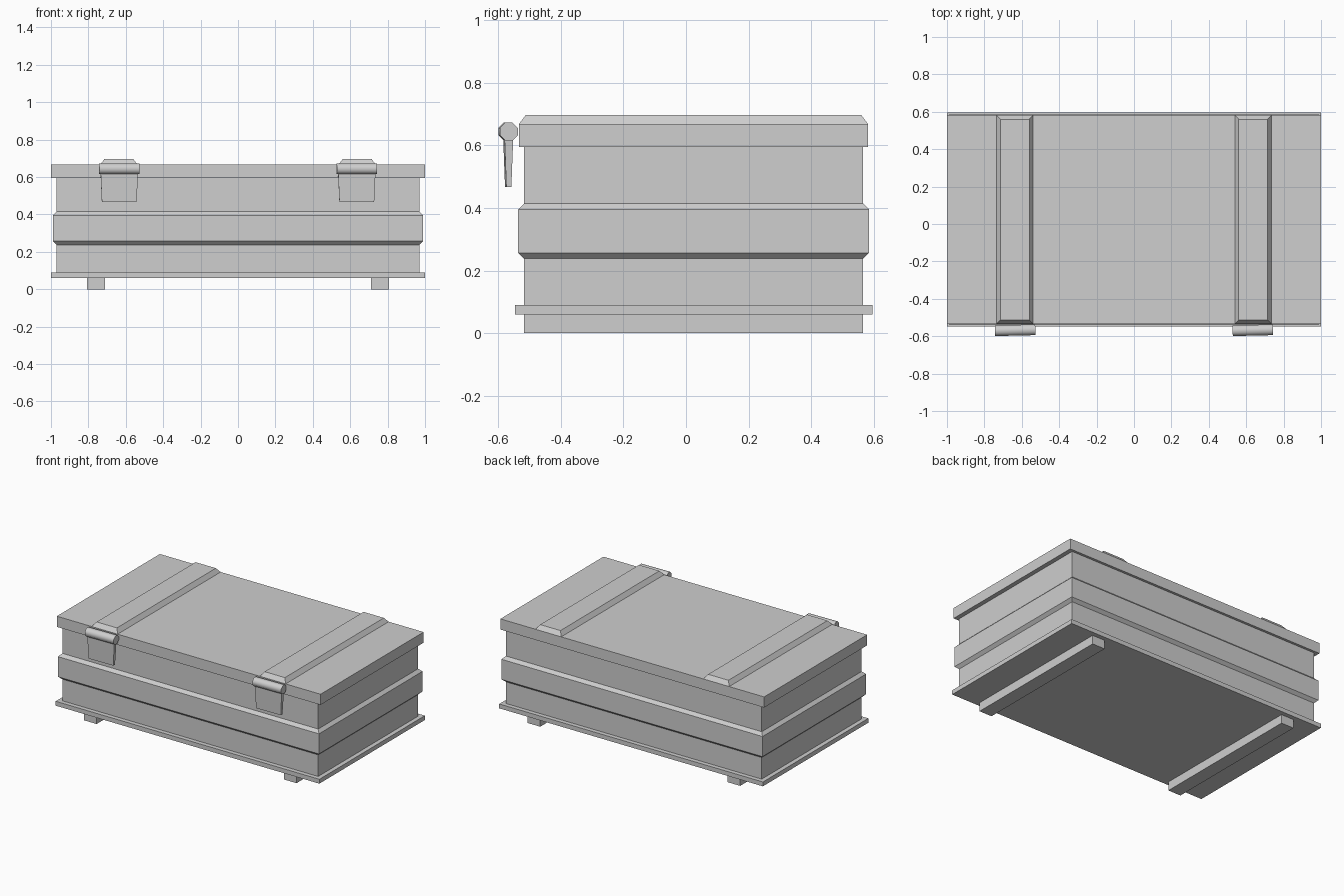
import bpy, bmesh
from math import radians, pi
from mathutils import Matrix

cube = bpy.data.objects.get("Cube")
if cube:
    bpy.data.objects.remove(cube, do_unlink=True)

grey = bpy.data.materials.new("plain grey")
grey.use_nodes = True
colour = (0.62, 0.62, 0.62, 1)
grey.diffuse_color = colour
grey.node_tree.nodes["Principled BSDF"].inputs["Base Color"].default_value = colour

MID_Y = 0.024  # depth centre of the box itself


def finish(name, bm, location=(0, 0, 0), yaw=0):
    bmesh.ops.recalc_face_normals(bm, faces=bm.faces)
    mesh = bpy.data.meshes.new(name)
    bm.to_mesh(mesh)
    bm.free()
    mesh.materials.append(grey)
    obj = bpy.data.objects.new(name, mesh)
    obj.location = location
    obj.rotation_euler.z = yaw
    bpy.context.collection.objects.link(obj)
    return obj


def loft(name, rings, location=(0, MID_Y, 0), yaw=0):
    """Stack rectangles given as (half width, half depth, height)."""
    bm = bmesh.new()
    loops = [[bm.verts.new((sx * w, sy * d, z))
              for sx, sy in ((-1, -1), (1, -1), (1, 1), (-1, 1))]
             for w, d, z in rings]
    for low, high in zip(loops, loops[1:]):
        for i in range(4):
            j = (i + 1) % 4
            bm.faces.new((low[i], low[j], high[j], high[i]))
    bm.faces.new(loops[0][::-1])
    bm.faces.new(loops[-1])
    return finish(name, bm, location, yaw)


# Box with the raised band around its middle
loft("box_body", [
    (0.97, 0.541, 0.09), (0.97, 0.541, 0.238),
    (0.99, 0.561, 0.257), (0.99, 0.561, 0.395),
    (0.97, 0.541, 0.415), (0.97, 0.541, 0.595)])
loft("base_plate", [(1, 0.571, 0.06), (1, 0.571, 0.09)])
loft("lid", [(1, 0.558, 0.595), (1, 0.558, 0.668)])

for side, label in ((-1, "right"), (1, "left")):
    # Runner under the base and bevelled batten on the lid
    loft(f"{label}_runner", [(0.048, 0.541, 0), (0.048, 0.541, 0.06)],
         (side * 0.758, MID_Y, 0))
    loft(f"{label}_lid_batten",
         [(0.098, 0.558, 0.668), (0.077, 0.536, 0.697)],
         (side * 0.637, MID_Y, 0))

    # Latch: eight-sided barrel with a tapered tongue, slightly skewed
    yaw = radians(1.3)
    place = (side * 0.635, -0.568, 0)
    bm = bmesh.new()
    turn = (Matrix.Translation((0, 0, 0.644)) @ Matrix.Rotation(pi / 2, 4, "Y")
            @ Matrix.Rotation(pi / 8, 4, "Z"))
    bmesh.ops.create_cone(bm, cap_ends=True, segments=8, radius1=0.031,
                          radius2=0.031, depth=0.215, matrix=turn)
    barrel = finish(f"{label}_latch_barrel", bm, place, yaw)
    bpy.ops.object.select_all(action="DESELECT")
    barrel.select_set(True)
    bpy.context.view_layer.objects.active = barrel
    bpy.ops.object.shade_smooth_by_angle(angle=radians(60))
    loft(f"{label}_latch_tongue",
         [(0.093, 0.008, 0.467), (0.1, 0.014, 0.63)], place, yaw)
